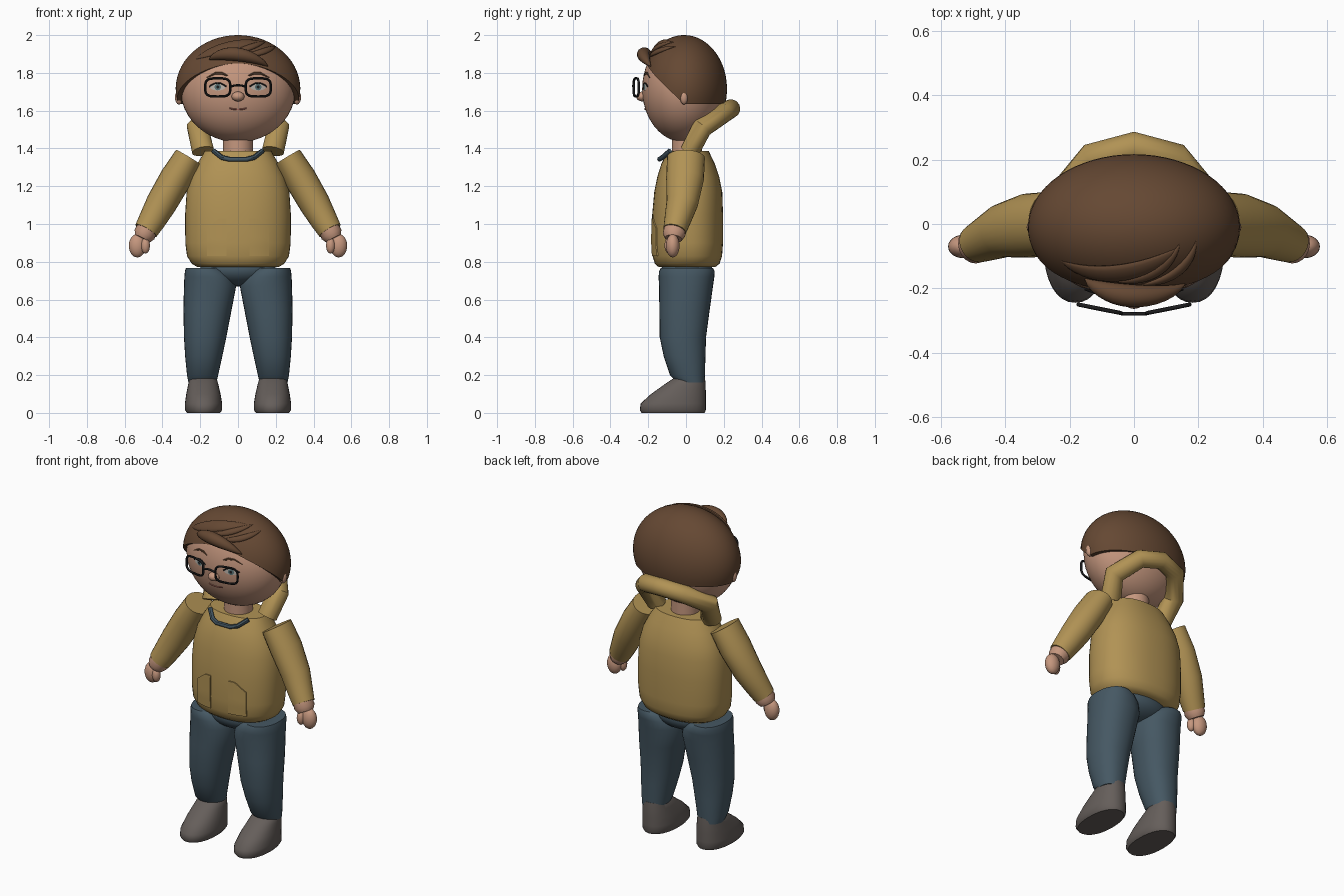
import bpy, bmesh, math
from mathutils import Vector as V

if "Cube" in bpy.data.objects:
    bpy.data.objects.remove(bpy.data.objects["Cube"])


def mat(name, r, g, b):
    m = bpy.data.materials.new(name)
    m.diffuse_color = (r, g, b, 1)
    m.use_nodes = True
    m.node_tree.nodes["Principled BSDF"].inputs["Base Color"].default_value = m.diffuse_color
    return m


SKIN = mat("skin", .56, .31, .21)
HAIR = mat("brown_hair", .13, .065, .033)
SWEATER = mat("mustard_cloth", .44, .29, .09)
DENIM = mat("slate_denim", .06, .097, .125)
SHOE = mat("grey_leather", .13, .112, .103)
BLACK = mat("black", .012, .012, .013)
WHITE = mat("eye_white", .5, .45, .4)
IRIS = mat("grey_iris", .1, .17, .18)
LIP = mat("lip", .36, .12, .09)


def finish(name, bm, material):
    bmesh.ops.recalc_face_normals(bm, faces=bm.faces)
    me = bpy.data.meshes.new(name)
    bm.to_mesh(me)
    bm.free()
    me.materials.append(material)
    ob = bpy.data.objects.new(name, me)
    bpy.context.collection.objects.link(ob)
    bpy.ops.object.select_all(action='DESELECT')
    ob.select_set(True)
    bpy.context.view_layer.objects.active = ob
    bpy.ops.object.shade_smooth_by_angle(angle=math.radians(45))
    return ob


def skin_rings(name, rings, material, caps=True, loop=False):
    """Bridge a list of equally sized closed rings of points."""
    bm = bmesh.new()
    vs = [[bm.verts.new(p) for p in r] for r in rings]
    n = len(vs[0])
    for a, b in zip(vs, vs[1:] + vs[:1] if loop else vs[1:]):
        for i in range(n):
            j = (i + 1) % n
            bm.faces.new((a[i], a[j], b[j], b[i]))
    if caps and not loop:
        bm.faces.new(vs[0])
        bm.faces.new(vs[-1])
    return finish(name, bm, material)


def oval(n, e=2.0):
    """Unit superellipse points."""
    for i in range(n):
        a = 2 * math.pi * i / n
        c, s = math.cos(a), math.sin(a)
        yield math.copysign(abs(c) ** (2 / e), c), math.copysign(abs(s) ** (2 / e), s)


def loft(name, rows, material, e=2.0, n=32, side=1):
    """Rows are (z, x_min, x_max, y_front, y_back)."""
    rings = [[V((side * ((x0 + x1) / 2 + u * (x1 - x0) / 2),
                 (y0 + y1) / 2 + w * (y1 - y0) / 2, z)) for u, w in oval(n, e)]
             for z, x0, x1, y0, y1 in rows]
    return skin_rings(name, rings, material)


def tube(name, pts, radii, material, ref=V((0, 1, 0)), n=12, loop=False):
    """Sweep an ellipse (a across, b along ref) down a path."""
    pts = [V(p) for p in pts]
    k, rings = len(pts), []
    for i, p in enumerate(pts):
        q0 = pts[(i - 1) % k] if loop or i else p
        q1 = pts[(i + 1) % k] if loop or i < k - 1 else p
        t = (q1 - q0).normalized()
        r = ref(p) if callable(ref) else ref
        across = t.cross(r).normalized()
        up = across.cross(t)
        a, b = radii[i] if isinstance(radii, list) else (radii, radii)
        rings.append([p + across * u * a + up * w * b for u, w in oval(n)])
    return skin_rings(name, rings, material, loop=loop)


def ball(name, c, r, material, seg=24):
    bm = bmesh.new()
    bmesh.ops.create_uvsphere(bm, u_segments=seg, v_segments=seg // 2, radius=1)
    for v in bm.verts:
        v.co = V(c) + V((v.co.x * r[0], v.co.y * r[1], v.co.z * r[2]))
    return finish(name, bm, material)


# Head and neck
HC, HR = V((0, -.01, 1.715)), V((.305, .222, .282))
ball("head", HC, HR, SKIN, 48)
loft("neck", [(z, -.08, .08, -.075, .085) for z in (1.35, 1.42, 1.5)], SKIN)


def face_y(x, z, off=0.0):
    k = 1 - (x / HR.x) ** 2 - ((z - HC.z) / HR.z) ** 2
    return HC.y - HR.y * math.sqrt(max(k, 0)) - off


# Hair cap: lower at the sides and back, rising over the forehead
CR = V((.33, .227, .285))
cols, rows = 64, 18
rings = []
for j in range(rows + 2):
    ring = []
    for i in range(cols):
        a = 2 * math.pi * i / cols
        front = max(0, -math.sin(a))
        low = math.asin((1.635 + .215 * front - HC.z) / CR.z)
        t = min(j, rows) / rows
        el = math.radians(89.5) * (1 - t) + low * t
        r = V((HR.x - .01, HR.y - .01, CR.z)) if j > rows else CR
        ring.append(HC + V((r.x * math.cos(el) * math.cos(a),
                            r.y * math.cos(el) * math.sin(a), CR.z * math.sin(el))))
    rings.append(ring)
skin_rings("hair_cap", rings, HAIR)


# Swept hair locks, lying on the cap
def outward(p):
    d = p - HC
    return V((d.x / CR.x ** 2, d.y / CR.y ** 2, d.z / CR.z ** 2)).normalized()


def lock(name, p0, p1, p2, width, height, lift):
    p0, p1, p2 = V(p0), V(p1), V(p2)
    pts, radii = [], []
    for i in range(15):
        t = i / 14
        p = p0 * (1 - t) ** 2 + p1 * 2 * t * (1 - t) + p2 * t * t
        d = p - HC
        s = math.sqrt(sum((d[k] / CR[k]) ** 2 for k in range(3)))
        p = HC + d / s
        w = max(.06, math.sin(math.pi * t) ** .7)
        pts.append(p + outward(p) * lift * w)
        radii.append((width * w, height * w))
    tube(name, pts, radii, HAIR, outward, 14)


lock("fringe_lock", (-.18, -.20, 1.90), (-.02, -.23, 1.93), (.17, -.20, 1.845), .036, .036, .034)
lock("top_lock", (-.235, -.12, 1.88), (-.06, -.19, 1.93), (.14, -.075, 1.96), .034, .012, .005)
lock("side_lock_a", (-.06, -.18, 1.90), (.08, -.18, 1.93), (.14, -.06, 1.96), .018, .011, .004)
lock("side_lock_b", (.02, -.19, 1.89), (.15, -.17, 1.90), (.185, -.05, 1.93), .018, .011, .004)


# Face details
def disc(name, cx, cz, rx, rz, off, material):
    c = [[V((cx + u * rx * f, face_y(cx + u * rx * f, cz + w * rz * f, off), cz + w * rz * f))
          for u, w in oval(20)] for f in (1, .5, .02)]
    skin_rings(name, c, material)


def stroke(name, xz, r, material, off=.001):
    tube(name, [(x, face_y(x, z, off), z) for x, z in xz], r, material, n=6)


for s, tag in ((-1, "left"), (1, "right")):
    ball(tag + "_ear", (s * .312, -.01, 1.67), (.022, .022, .038), SKIN, 16)
    ex = s * .107
    disc(tag + "_eye_white", ex, 1.725, .042, .018, .002, WHITE)
    disc(tag + "_iris", ex, 1.725, .017, .017, .004, IRIS)
    disc(tag + "_pupil", ex, 1.725, .008, .008, .006, BLACK)
    stroke(tag + "_eyelid", [(s * (.107 + d), 1.727 + .019 * (1 - (d / .045) ** 2))
                             for d in (-.045, -.03, -.015, 0, .015, .03, .045)], .004, BLACK)
    stroke(tag + "_brow", [(s * .055, 1.785), (s * .085, 1.798), (s * .12, 1.798), (s * .165, 1.775)],
           [(.003, .003), (.007, .005), (.006, .005), (.002, .002)], HAIR, .002)
    # Spectacle rim, angled back toward the temple
    rim = [(s * (.107 + u * .066), -.285 + .2 * (.107 + u * .066), 1.723 + w * .048)
           for u, w in oval(32, 3.6)]
    tube(tag + "_spectacle_rim", rim, .0065, BLACK, n=8, loop=True)

tube("spectacle_bridge", [(x, -.279, 1.727 + .008 * (1 - (x / .04) ** 2)) for x in (-.04, -.02, 0, .02, .04)],
     .006, BLACK, n=8)
ball("nose", (0, -.232, 1.675), (.034, .032, .026), SKIN, 20)
stroke("mouth", [(-.045, 1.613), (-.025, 1.608), (0, 1.606), (.025, 1.608), (.045, 1.613)], .0035, LIP)

# Sweater body
BODY = [(.772, .215, -.145, .155), (.79, .245, -.165, .178), (.83, .27, -.177, .191),
        (.9, .279, -.181, .196), (1.05, .28, -.179, .196), (1.17, .272, -.168, .192),
        (1.25, .25, -.152, .176), (1.32, .215, -.13, .152), (1.387, .175, -.095, .12)]
loft("sweater_body", [(z, -x, x, f, b) for z, x, f, b in BODY], SWEATER, 2.3, 48)


def body_y(x, z):
    for (z0, x0, f0, b0), (z1, x1, f1, b1) in zip(BODY, BODY[1:]):
        if z0 <= z <= z1:
            t = (z - z0) / (z1 - z0)
            rx, f, b = x0 + (x1 - x0) * t, f0 + (f1 - f0) * t, b0 + (b1 - b0) * t
            return (f + b) / 2 - (b - f) / 2 * (1 - (abs(x) / rx) ** 2.3) ** (1 / 2.3)


# Collar trim and hood roll
tube("collar_trim", [(-.13, -.085, 1.388), (-.085, -.125, 1.352), (-.045, -.14, 1.343), (.045, -.14, 1.343),
                     (.085, -.125, 1.352), (.13, -.085, 1.388)], .013, DENIM, n=8)
half = [(.185, .02, 1.385), (.213, .085, 1.51), (.125, .203, 1.59)]
path = [(-x, y, z) for x, y, z in half] + [(0, .237, 1.61)] + half[::-1]
hr = [(.06, .052), (.06, .055), (.052, .052), (.05, .05)]
tube("hood", path, hr + hr[2::-1], SWEATER, V((0, -.45, .9)), 16)

PANT = [(.16, .115, .262, -.045, .098), (.2, .105, .27, -.085, .1), (.3, .083, .28, -.118, .103),
        (.4, .062, .286, -.139, .106), (.55, .033, .289, -.141, .126), (.67, .01, .286, -.143, .143),
        (.72, .025, .284, -.145, .15), (.75, .055, .281, -.143, .152), (.768, .085, .275, -.133, .143)]
SOLE = [(0, .095, .27, -.235, .098), (.015, .084, .281, -.245, .105), (.05, .084, .281, -.24, .105),
        (.1, .092, .274, -.185, .105), (.15, .104, .264, -.115, .104), (.19, .115, .255, -.055, .1),
        (.2, .13, .24, -.03, .085)]
for s, tag in ((-1, "left"), (1, "right")):
    # Pocket panels follow the sweater front
    bm = bmesh.new()
    grid = []
    for i in range(8):
        x = .06 + .105 * i / 7
        top = 1.03 - max(0, x - .1) * .8
        col = []
        for j in range(9):
            z = .83 + (top - .83) * j / 8
            edge = i in (0, 7) or j in (0, 8)
            col.append([bm.verts.new((s * x, body_y(x, z) - o, z)) for o in ((.006, -.01) if edge else (.006,))])
        grid.append(col)
    for i in range(7):
        for j in range(8):
            bm.faces.new([grid[a][b][0] for a, b in ((i, j), (i + 1, j), (i + 1, j + 1), (i, j + 1))])
    border = ([(i, 0) for i in range(7)] + [(7, j) for j in range(8)]
              + [(i, 8) for i in range(7, 0, -1)] + [(0, j) for j in range(8, 0, -1)])
    for (a, b), (c, d) in zip(border, border[1:] + border[:1]):
        bm.faces.new((grid[a][b][0], grid[c][d][0], grid[c][d][1], grid[a][b][1]))
    finish(tag + "_pocket", bm, SWEATER)
    # Sleeve, wrist and hand
    arm = [(.262, 0, 1.353), (.33, -.005, 1.24), (.405, -.02, 1.11), (.455, -.045, 1.02), (.487, -.06, .965)]
    tube(tag + "_sleeve", [(s * x, y, z) for x, y, z in arm],
         [(.077, .1), (.085, .1), (.082, .084), (.072, .07), (.064, .061)], SWEATER, n=24)
    tube(tag + "_wrist", [(s * .478, -.06, .98), (s * .495, -.063, .945), (s * .507, -.066, .922)],
         [(.056, .056), (.058, .06), (.044, .046)], SKIN, n=20)
    ball(tag + "_hand", (s * .533, -.07, .885), (.045, .036, .062), SKIN)
    ball(tag + "_thumb", (s * .49, -.09, .885), (.024, .024, .042), SKIN, 16)
    # Trouser leg and shoe
    loft(tag + "_trouser_leg", PANT, DENIM, 2.2, 32, s)
    loft(tag + "_shoe", SOLE, SHOE, 2.2, 32, s)
ball("trouser_seat", (0, .005, .76), (.2, .135, .09), DENIM, 32)
